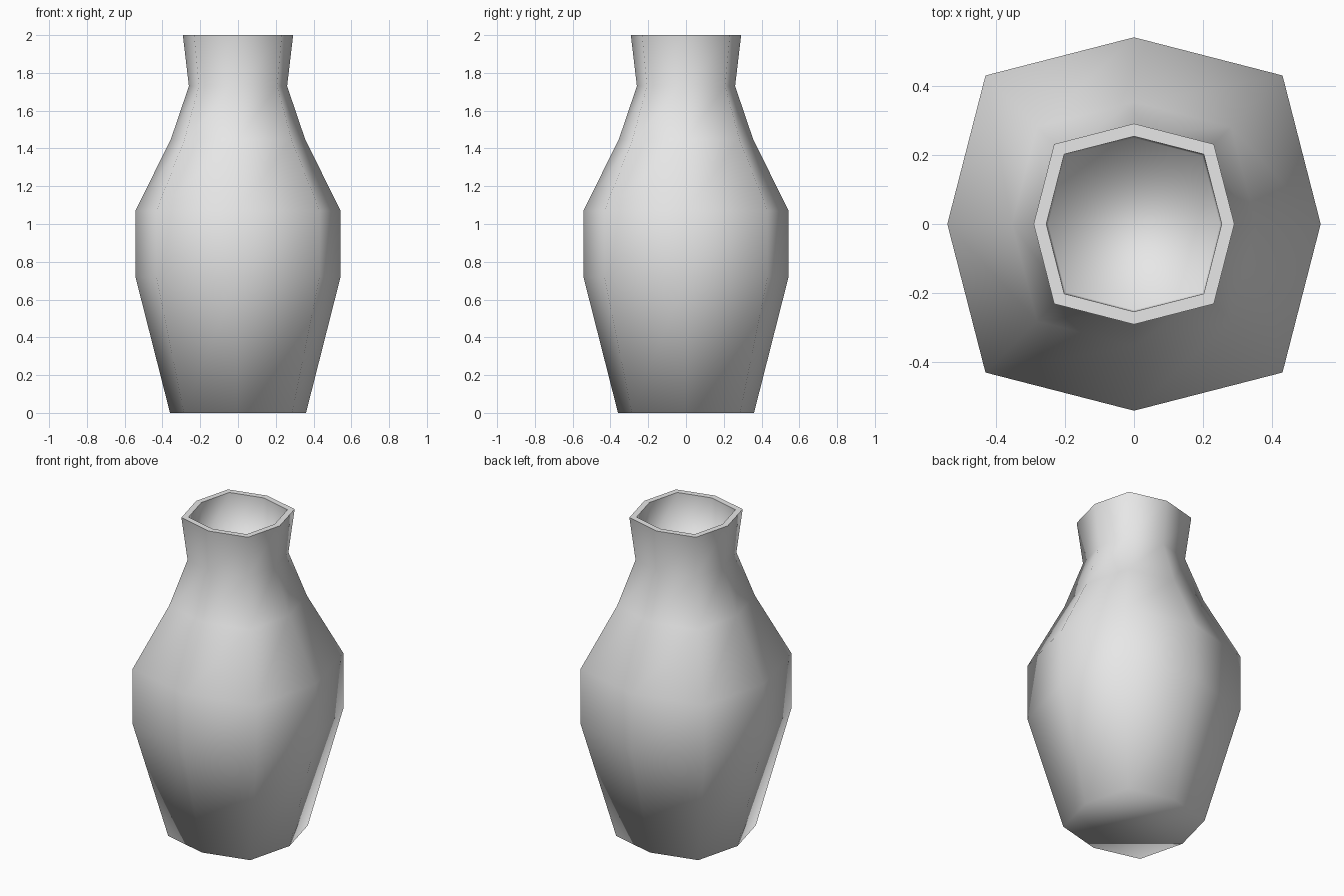
import bpy
import bmesh
from math import cos, sin, pi

cube = bpy.data.objects.get("Cube")
if cube:
    bpy.data.objects.remove(cube, do_unlink=True)

SIDES = 8
CORNER = 1.125  # diagonal corners reach further out than the axis corners

# Profile as (radius, height): outside from the base to the rim, then inside
OUTER = [(0.36, 0), (0.543, 0.72), (0.543, 1.07), (0.355, 1.45), (0.26, 1.73), (0.292, 2)]
INNER = [(0.255, 2), (0.25, 1.73)]


def add_ring(bm, radius, z):
    ring = []
    for i in range(SIDES):
        angle = 2 * pi * i / SIDES
        r = radius * (CORNER if i % 2 else 1)
        ring.append(bm.verts.new((r * cos(angle), r * sin(angle), z)))
    return ring


# Clay material
clay = bpy.data.materials.new("pale_grey_clay")
colour = (0.8, 0.8, 0.8, 1)
clay.use_nodes = True
clay.diffuse_color = colour
clay.node_tree.nodes["Principled BSDF"].inputs["Base Color"].default_value = colour

# Vase body: rings joined from the base, over the rim, to the inner floor
bm = bmesh.new()
rings = [add_ring(bm, r, z) for r, z in OUTER + INNER]
for low, high in zip(rings, rings[1:]):
    for i in range(SIDES):
        j = (i + 1) % SIDES
        bm.faces.new((low[i], low[j], high[j], high[i]))
bm.faces.new(list(reversed(rings[0])))
bm.faces.new(rings[-1])
bm.normal_update()

# Smooth everywhere except for the crisp flat rim
for face in bm.faces:
    face.smooth = True
for ring in rings[len(OUTER) - 1:len(OUTER) + 1]:
    for i in range(SIDES):
        bm.edges.get((ring[i], ring[(i + 1) % SIDES])).smooth = False

mesh = bpy.data.meshes.new("vase_body")
bm.to_mesh(mesh)
bm.free()
mesh.materials.append(clay)
vase = bpy.data.objects.new("vase_body", mesh)
bpy.context.collection.objects.link(vase)
